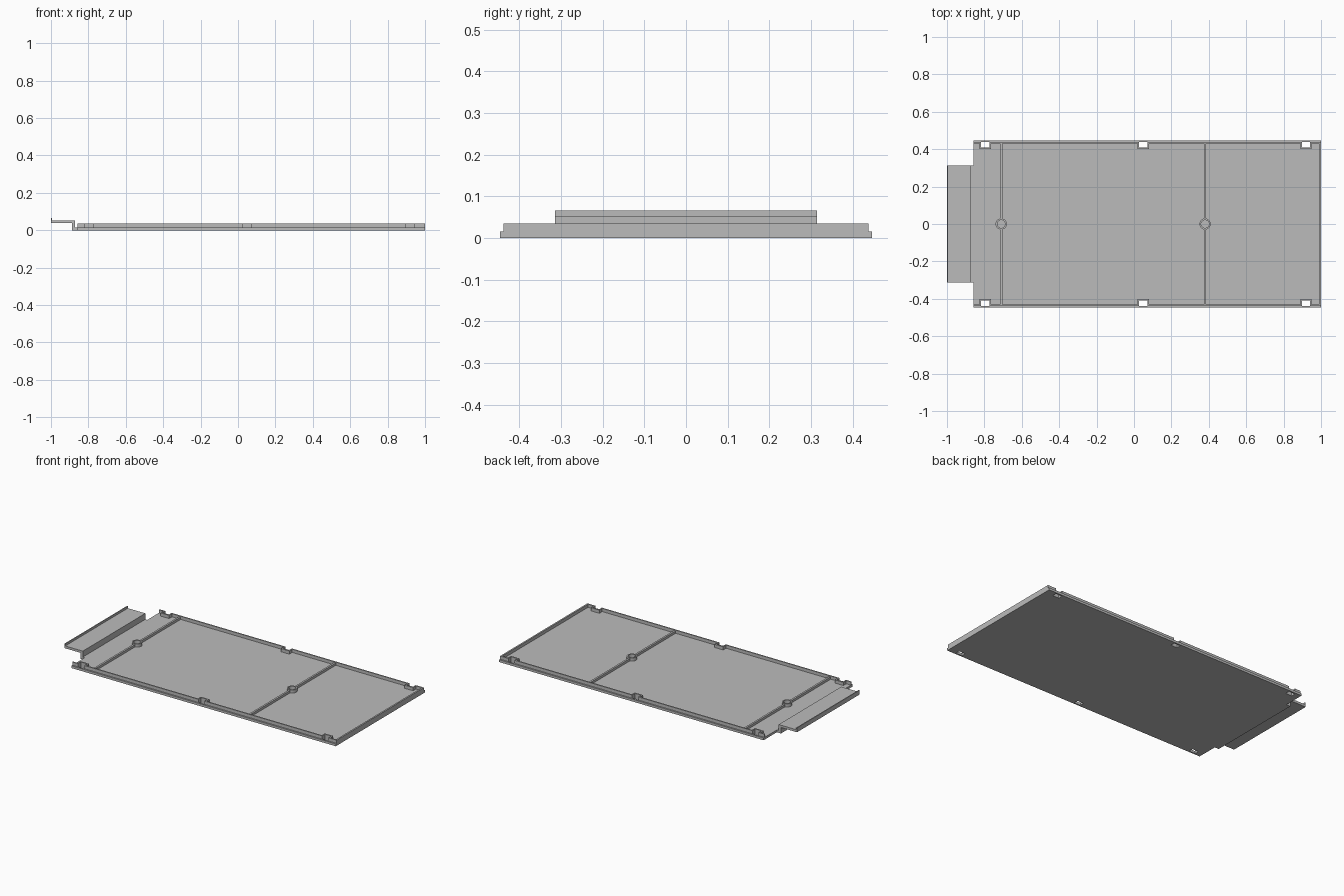
import bpy, bmesh, math

cube = bpy.data.objects.get("Cube")
if cube:
    bpy.data.objects.remove(cube, do_unlink=True)

grey = bpy.data.materials.new("plain_grey")
grey.use_nodes = True
grey.diffuse_color = (0.5, 0.5, 0.5, 1)
grey.node_tree.nodes["Principled BSDF"].inputs["Base Color"].default_value = (0.5, 0.5, 0.5, 1)

LEFT, RIGHT = -0.858, 1.0       # ends of the tray
FLOOR, TOP = 0.015, 0.035       # floor and rim heights
INNER = 0.43                    # inner face of the side rims
SLOTS = (-0.795, 0.05, 0.92)
RIBS = (-0.71, 0.38)


def finish(name, bm):
    bmesh.ops.recalc_face_normals(bm, faces=bm.faces)
    mesh = bpy.data.meshes.new(name)
    bm.to_mesh(mesh)
    bm.free()
    mesh.materials.append(grey)
    obj = bpy.data.objects.new(name, mesh)
    bpy.context.collection.objects.link(obj)
    return obj


def prism(name, points, offset):
    """Extrude a closed outline of 3D points by an offset."""
    bm = bmesh.new()
    face = bm.faces.new([bm.verts.new(p) for p in points])
    side = bmesh.ops.extrude_face_region(bm, geom=[face], use_keep_orig=True)
    moved = [v for v in side["geom"] if isinstance(v, bmesh.types.BMVert)]
    bmesh.ops.translate(bm, verts=moved, vec=offset)
    return finish(name, bm)


def box(name, x0, x1, y0, y1, z0, z1):
    return prism(name, [(x0, y0, z0), (x1, y0, z0), (x1, y1, z0), (x0, y1, z0)],
                 (0, 0, z1 - z0))


def cut(target, cutter):
    mod = target.modifiers.new("cut", 'BOOLEAN')
    mod.operation = 'DIFFERENCE'
    mod.solver = 'EXACT'
    mod.object = cutter
    cutter.hide_render = True
    cutter.hide_viewport = True
    cutter.display_type = 'WIRE'


# Tray: floor with stepped rims along both long sides
half = [(0.447, 0), (0.447, FLOOR), (0.438, FLOOR), (0.438, TOP), (INNER, TOP), (INNER, FLOOR)]
outline = half + [(-y, z) for y, z in reversed(half)]
tray = prism("tray", [(LEFT, y, z) for y, z in outline], (RIGHT - LEFT, 0, 0))
box("end_rim", RIGHT - 0.01, RIGHT, -INNER, INNER, FLOOR - 0.002, TOP)

# Clip slots through the floor and rims, each with a U-shaped wall
for x in SLOTS:
    for s in (-1, 1):
        def ys(a, b):
            return sorted((s * a, s * b))
        cut(tray, box("slot_cutter", x - 0.022, x + 0.022, *ys(0.41, 0.4375), -0.05, 0.1))
        cut(tray, box("rim_cutter", x - 0.022, x + 0.022, *ys(0.42, 0.5), FLOOR, 0.1))
        u = [(0.03, INNER), (0.03, 0.401), (-0.03, 0.401), (-0.03, INNER),
             (-0.022, INNER), (-0.022, 0.41), (0.022, 0.41), (0.022, INNER)]
        prism("slot_wall", [(x + a, s * b, FLOOR - 0.002) for a, b in u],
              (0, 0, TOP - FLOOR + 0.002))

# Cross ribs, each broken by a round boss in the middle
for x in RIBS:
    for s in (-1, 1):
        y0, y1 = sorted((s * 0.027, s * INNER))
        box("cross_rib", x - 0.006, x + 0.006, y0, y1, FLOOR - 0.002, 0.03)
    bm = bmesh.new()
    n = 32
    rings = []
    for r, z in ((0.03, FLOOR), (0.03, TOP), (0.021, TOP), (0.021, FLOOR)):
        rings.append([bm.verts.new((x + r * math.cos(2 * math.pi * i / n),
                                    r * math.sin(2 * math.pi * i / n), z)) for i in range(n)])
    for k in range(4):
        a, b = rings[k], rings[(k + 1) % 4]
        for i in range(n):
            j = (i + 1) % n
            bm.faces.new((a[i], a[j], b[j], b[i]))
    finish("round_boss", bm)

# Raised end flange: foot, riser, shelf and small upturned lip
flange = [(LEFT, 0), (LEFT, FLOOR), (-0.871, FLOOR), (-0.871, 0.053), (-0.994, 0.053),
          (-0.994, 0.066), (-1, 0.066), (-1, 0.038), (-0.887, 0.038), (-0.887, 0)]
prism("end_flange", [(x, -0.314, z) for x, z in flange], (0, 0.628, 0))
